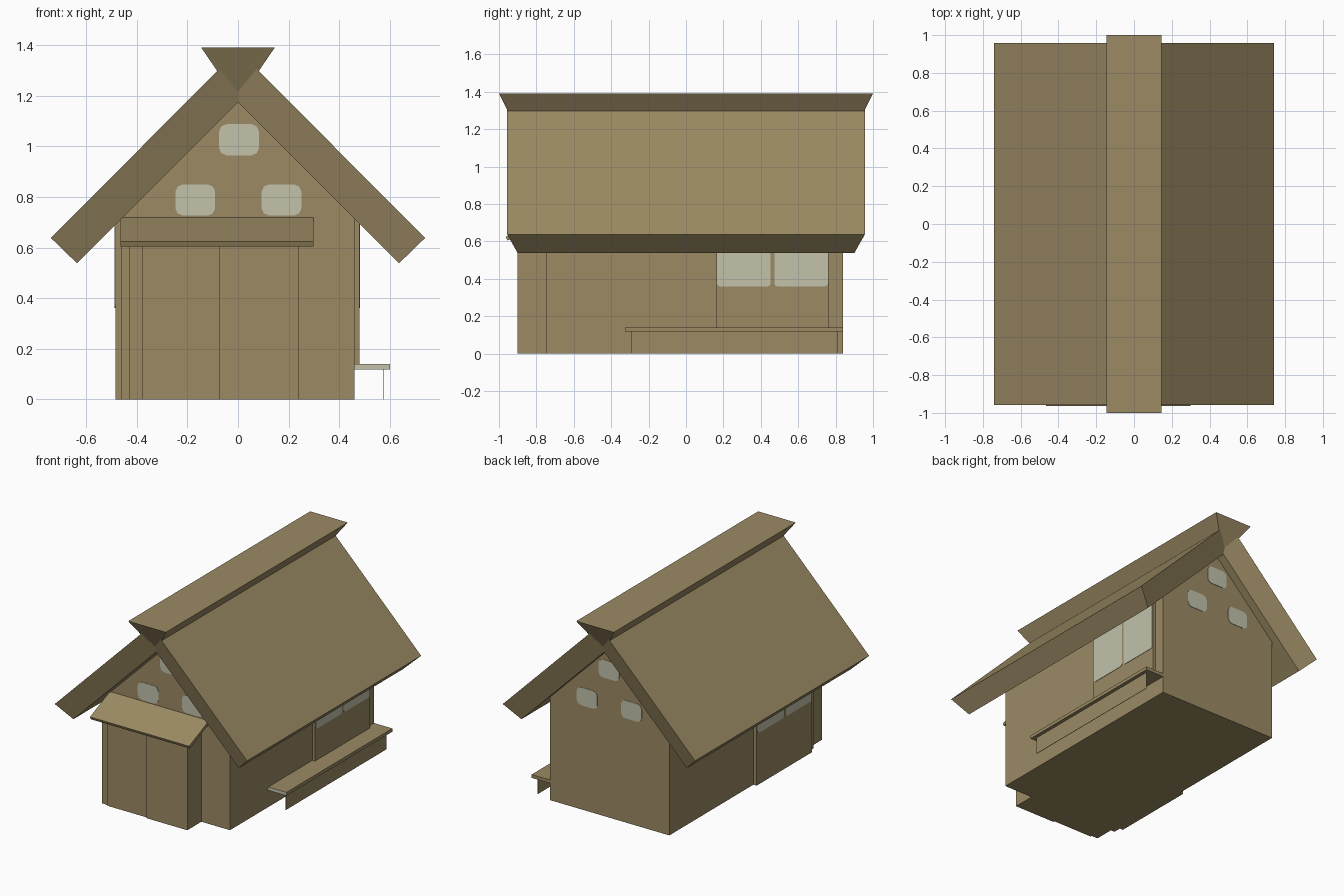
import bpy, bmesh

if "Cube" in bpy.data.objects:
    bpy.data.objects.remove(bpy.data.objects["Cube"])


def material(name, rgb):
    m = bpy.data.materials.new(name)
    m.diffuse_color = (*rgb, 1)
    m.use_nodes = True
    m.node_tree.nodes["Principled BSDF"].inputs["Base Color"].default_value = m.diffuse_color
    return m


WOOD = material("olive brown wood", (0.33, 0.255, 0.127))
PALE = material("pale grey window", (0.54, 0.54, 0.41))


def loft(name, ring_a, ring_b, mat=WOOD):
    """Closed solid between two matching rings of points."""
    bm = bmesh.new()
    a = [bm.verts.new(p) for p in ring_a]
    b = [bm.verts.new(p) for p in ring_b]
    n = len(a)
    bm.faces.new(a)
    bm.faces.new(b[::-1])
    for i in range(n):
        j = (i + 1) % n
        bm.faces.new((a[i], a[j], b[j], b[i]))
    bmesh.ops.recalc_face_normals(bm, faces=bm.faces)
    me = bpy.data.meshes.new(name)
    bm.to_mesh(me)
    bm.free()
    me.materials.append(mat)
    ob = bpy.data.objects.new(name, me)
    bpy.context.collection.objects.link(ob)
    return ob


def along_y(name, section, y0, y1, mat=WOOD):
    return loft(name, [(x, y0, z) for x, z in section], [(x, y1, z) for x, z in section], mat)


def along_x(name, section, x0, x1, mat=WOOD):
    return loft(name, [(x0, y, z) for y, z in section], [(x1, y, z) for y, z in section], mat)


def rect(a0, a1, b0, b1, c=0.0):
    """Rectangle outline, with corners cut in two steps when c > 0."""
    if not c:
        return [(a0, b0), (a1, b0), (a1, b1), (a0, b1)]
    k = c * 0.3
    pts = []
    for a, b, sa, sb, flip in ((a0, b0, 1, 1, 0), (a1, b0, -1, 1, 1),
                               (a1, b1, -1, -1, 0), (a0, b1, 1, -1, 1)):
        corner = [(a, b + sb * c), (a + sa * k, b + sb * k), (a + sa * c, b)]
        pts += corner[::-1] if flip else corner
    return pts


# House body with gable ends
along_y("house_body", [(-0.46, 0), (0.46, 0), (0.46, 0.72), (0, 1.18), (-0.46, 0.72)], -0.745, 0.84)

# Thick roof halves, ends slanting inwards towards the underside
for side, label in ((-1, "left"), (1, "right")):
    outer, inner = [(0, 1.38), (0.74, 0.638)], [(0.637, 0.538), (0, 1.175)]
    rings = [[(side * x, s * 0.957, z) for x, z in outer] +
             [(side * x, s * 0.9, z) for x, z in inner] for s in (-1, 1)]
    loft("roof_" + label, *rings)

# Ridge cap: wedge with undercut ends
loft("ridge_cap", *[[(-0.145, s, 1.39), (0.145, s, 1.39), (0, s * 0.892, 1.178)] for s in (-1, 1)])

# Window bays on both long walls, each with two panes
for label, side, x, y0, z0 in (("left", -1, 0.485, -0.69, 0.0), ("right", 1, 0.48, 0.16, 0.13)):
    y1 = y0 + 0.605
    along_x("bay_" + label, rect(y0, y1, z0, 0.72), side * 0.44, side * x)
    for i in range(2):
        p = y0 + 0.006 + i * 0.306
        along_x(f"bay_window_{label}_{i + 1}", rect(p, p + 0.287, 0.36, 0.695, 0.015),
                side * (x - 0.002), side * (x + 0.003), PALE)

# Three rounded windows on each gable
for label, y, s in (("front", -0.745, 1), ("back", 0.84, -1)):
    for i, (cx, cz) in enumerate(((0.004, 1.026), (-0.169, 0.788), (0.172, 0.788))):
        along_y(f"gable_window_{label}_{i + 1}",
                rect(cx - 0.079, cx + 0.079, cz - 0.062, cz + 0.062, 0.03),
                y + s * 0.002, y - s * 0.003, PALE)

# Entrance porch with two sliding doors
along_x("porch", [(-0.88, 0), (-0.74, 0), (-0.74, 0.7), (-0.88, 0.64)], -0.43, 0.24)
along_y("door_left", rect(-0.38, -0.075, 0, 0.63), -0.89, -0.87)
along_y("door_right", rect(-0.075, 0.24, 0, 0.63), -0.9, -0.87)

# Sloping awning over the porch
along_x("awning", [(-0.74, 0.72), (-0.963, 0.624), (-0.955, 0.605), (-0.74, 0.697)], -0.465, 0.298)

# Bench along the right wall, pale at its front end
seat = along_x("bench_seat", rect(-0.325, 0.84, 0.117, 0.14), 0.45, 0.6)
seat.data.materials.append(PALE)
for f in seat.data.polygons:
    if f.normal.y < -0.9:
        f.material_index = 1
along_x("bench_support", rect(-0.295, 0.81, 0, 0.12), 0.573, 0.576)
